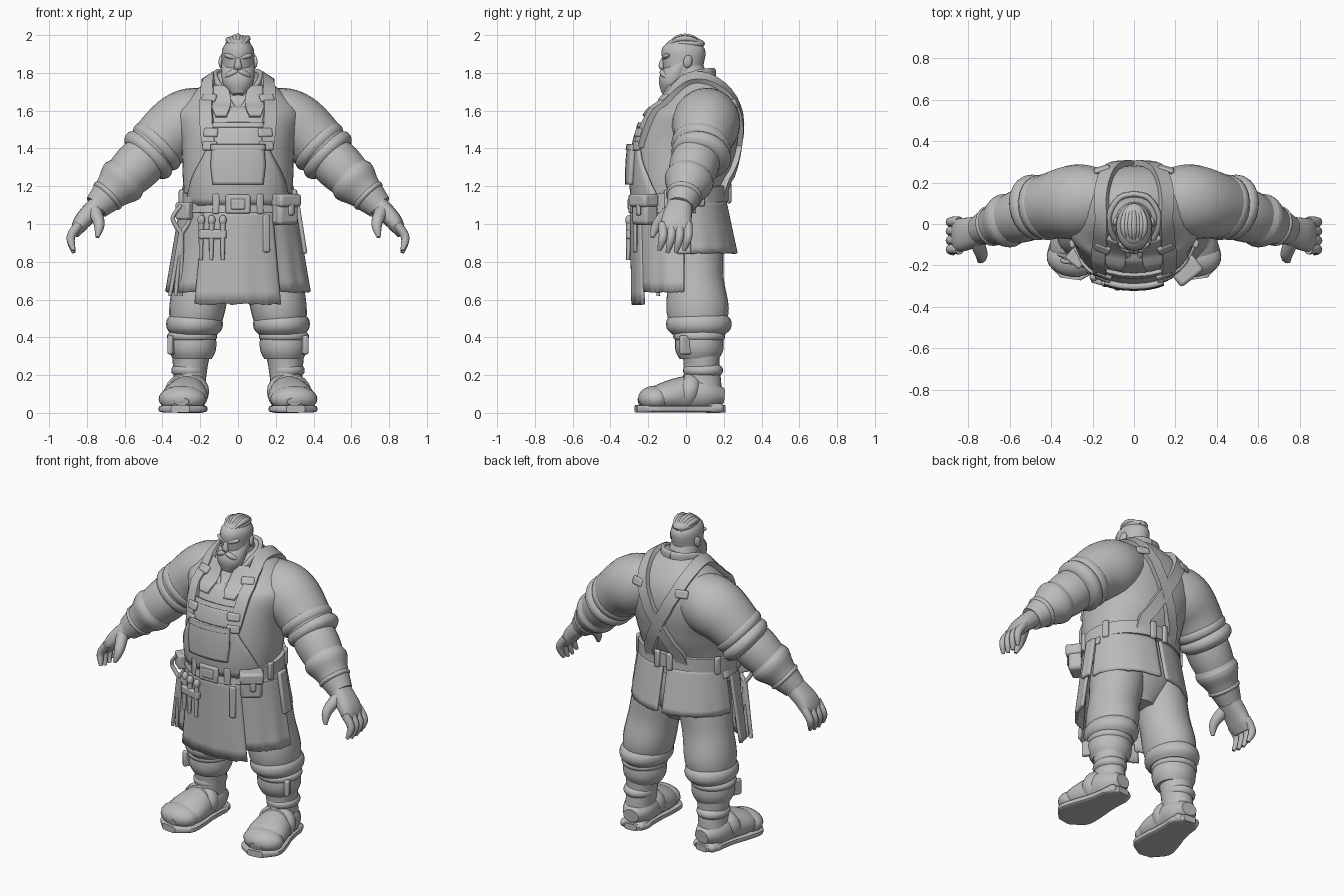
import bpy, bmesh, math, random
from math import sin, cos, pi, radians
from mathutils import Vector, Matrix, Euler
from mathutils.bvhtree import BVHTree

random.seed(4)
cube = bpy.data.objects.get("Cube")
if cube:
    bpy.data.objects.remove(cube)

# One plain colour for everything
clay = bpy.data.materials.new("plain grey")
clay.use_nodes = True
grey = (.5, .5, .5, 1)
clay.diffuse_color = grey
clay.node_tree.nodes["Principled BSDF"].inputs["Base Color"].default_value = grey
made = []


def finish(bm, name, pair=False, bevel=0, solid=0):
    """Turn the mesh into an object, mirrored left to right when it is one of a pair."""
    bmesh.ops.recalc_face_normals(bm, faces=bm.faces)
    tree = BVHTree.FromBMesh(bm)
    mesh = bpy.data.meshes.new(name)
    bm.to_mesh(mesh)
    bm.free()
    mesh.materials.append(clay)
    obj = bpy.data.objects.new(name, mesh)
    bpy.context.collection.objects.link(obj)
    if pair:
        obj.modifiers.new("mirror", "MIRROR").use_mirror_merge = False
    if solid:
        thickness = obj.modifiers.new("thickness", "SOLIDIFY")
        thickness.thickness, thickness.offset = solid, 0
    if bevel:
        rounding = obj.modifiers.new("rounding", "BEVEL")
        rounding.width, rounding.segments = bevel, 2
    made.append(obj)
    return tree


def at(values, t):
    """Smooth value at t along evenly spaced numbers or points."""
    last = len(values) - 1
    if last == 0:
        return values[0]
    i = min(int(t * last), last - 1)
    u = t * last - i
    a, b, c, d = (values[min(max(i + k, 0), last)] for k in (-1, 0, 1, 2))
    bend = a * 2 - b * 5 + c * 4 - d
    return b + ((c - a) + (bend + (b * 3 - a - c * 3 + d) * u) * u) * (u / 2)


def skin(bm, rings, closed=True):
    """Bridge rows of points with quads, capping closed ones."""
    rows = [[bm.verts.new(p) for p in ring] for ring in rings]
    count = len(rows[0])
    for a, b in zip(rows, rows[1:]):
        for i in range(count if closed else count - 1):
            j = (i + 1) % count
            bm.faces.new((a[i], a[j], b[j], b[i]))
    if closed:
        bm.faces.new(rows[0])
        bm.faces.new(rows[-1])


def sweep(name, path, widths, depths=None, pair=False, side=None, power=2, steps=16, sides=24):
    """Rounded body along a path; half widths and depths are spread evenly over it."""
    path = [Vector(p) for p in path]
    depths = depths or widths
    heading = (path[-1] - path[0]).normalized()
    side = Vector(side or ((0, 1, 0) if abs(heading.x) > .5 else (1, 0, 0)))
    centres = [at(path, i / steps) for i in range(steps + 1)]
    rings = []
    for i, centre in enumerate(centres):
        along = (centres[min(i + 1, steps)] - centres[max(i - 1, 0)]).normalized()
        u = (side - along * side.dot(along)).normalized()
        v = along.cross(u)
        w, d = at(widths, i / steps), at(depths, i / steps)
        ring = []
        for j in range(sides):
            c, s = cos(2 * pi * j / sides), sin(2 * pi * j / sides)
            ring.append(centre + u * w * math.copysign(abs(c) ** (2 / power), c)
                        + v * d * math.copysign(abs(s) ** (2 / power), s))
        rings.append(ring)
    bm = bmesh.new()
    skin(bm, rings)
    return finish(bm, name, pair)


def band(name, centre, axis, radius, half, depth=None):
    """Soft ring around a limb, for cuffs, folds and wraps."""
    centre, reach = Vector(centre), Vector(axis).normalized() * half
    swell = (.82, 1, 1, .82)
    sweep(name, [centre - reach, centre + reach], [radius * s for s in swell],
          [(depth or radius) * s for s in swell], pair=True, steps=9)


def place(loc, size, turn):
    return Matrix.Translation(loc) @ turn.to_matrix().to_4x4() @ Matrix.Diagonal((*size, 1))


def spin(x=0, y=0, z=0):
    return Euler((radians(x), radians(y), radians(z)))


def box(name, loc, size, turn=spin(), pair=False, bevel=.01):
    bm = bmesh.new()
    bmesh.ops.create_cube(bm, size=1, matrix=place(loc, size, turn))
    finish(bm, name, pair, bevel)


def ball(name, loc, size, turn=spin(), pair=False):
    bm = bmesh.new()
    bmesh.ops.create_uvsphere(bm, u_segments=20, v_segments=12, radius=1, matrix=place(loc, size, turn))
    finish(bm, name, pair)


# Torso, hips and neck
torso = sweep("torso", [(0, -.02, 1), (0, -.04, 1.2), (0, 0, 1.4), (0, .06, 1.6), (0, .04, 1.8)],
              [.27, .29, .3, .33, .1], [.22, .24, .265, .22, .09], power=2.2, steps=24, sides=36)
sweep("hips", [(0, 0, 1.05), (0, .03, .74)], [.27, .26, .1], [.2, .19, .1])
sweep("neck", [(0, .05, 1.65), (0, .01, 1.83)], [.12, .08])

# Head
sweep("head", [(0, -.02, 1.72), (0, -.01, 1.99)], [.06, .08, .085, .08, .02], [.07, .09, .11, .11, .03])
sweep("beard", [(0, -.11, 1.685), (0, -.065, 1.78), (0, 0, 1.88)], [.03, .08, .088, .084], [.022, .066, .062, .02])
sweep("nose", [(0, -.11, 1.89), (0, -.13, 1.84), (0, -.12, 1.82)], [.01, .015, .022, .014], [.01, .015, .014, .01])
ball("moustache", (.033, -.112, 1.795), (.043, .026, .018), spin(y=26, z=20), pair=True)
ball("lower_lip", (0, -.13, 1.775), (.02, .01, .008))
ball("brow", (.037, -.106, 1.886), (.042, .018, .014), spin(y=-14, z=18), pair=True)
ball("eye", (.035, -.1, 1.867), (.016, .01, .008), pair=True)
ball("ear", (.09, .01, 1.86), (.012, .024, .034), spin(x=-12, z=15), pair=True)
ball("hair_cap", (0, 0, 1.955), (.066, .1, .035))
for i in range(-3, 4):
    x, top = i * .016, 1.992 - abs(i) * .006 + random.uniform(-.005, .005)
    sweep("hair_strand", [(x / 2, -.09, top - .03), (x, -.04, top), (x, .03, top), (x / 2, .09, top - .03)],
          [.006, .016, .006], sides=10)

# Sleeved arms
down_arm = Vector((.7, -.2, -.7))
sweep("sleeve", [(.1, .12, 1.6), (.33, .1, 1.5), (.48, .07, 1.36)], [.13, .18, .16, .14], pair=True)
for x in (.43, .475):
    band("rolled_cuff", (x, .08, 1.84 - x), down_arm, .157, .045)
elbow, wrist = Vector((.45, .07, 1.39)), Vector((.75, -.03, 1.09))
sweep("forearm", [elbow, wrist], [.12, .13, .1, .07], pair=True)
sweep("bracer", [elbow.lerp(wrist, .45), wrist], [.12, .13, .1, .08, .07], pair=True)
for t, radius in ((.53, .128), (.8, .096)):
    band("bracer_band", elbow.lerp(wrist, t), down_arm, radius, .02)

# Hands
sweep("palm", [(.72, -.025, 1.12), (.82, -.05, 1.02), (.865, -.055, .94)], [.06, .075, .08, .06],
      [.055, .05, .04, .02], pair=True, side=(0, 1, 0), power=2.5)
for i in range(4):
    y, tip = .01 - i * .044, .842 + .012 * abs(i - 1.5)
    sweep("finger", [(.84, y, 1), (.885, y, .93), (.87, y - .02, tip)], [.025, .024, .02, .01], pair=True, sides=12)
sweep("thumb", [(.76, -.08, 1.07), (.735, -.15, 1), (.745, -.18, .93)], [.036, .033, .024, .01], pair=True, sides=12)

# Trousers and knee wraps
up = (0, 0, 1)
sweep("thigh", [(.13, .02, 1), (.19, .05, .7), (.24, .07, .42)], [.14, .155, .15, .147, .12],
      [.17, .165, .15, .165, .13], pair=True)
sweep("calf", [(.24, .07, .45), (.26, .09, .2)], [.11, .1, .08], pair=True)
band("knee_fold", (.23, .068, .47), up, .147, .055, .17)
band("shin_wrap", (.242, .07, .365), up, .125, .08, .127)
band("wrap_band", (.243, .07, .405), up, .13, .03, .135)
box("wrap_buckle", (.35, 0, .36), (.03, .07, .1), spin(z=25), pair=True)

# Boots
sweep("boot_shaft", [(.262, .09, .08), (.246, .08, .32)], [.09, .085, .09, .1], [.1, .1, .095, .1], pair=True)
band("boot_fold", (.258, .09, .225), up, .093, .03, .104)
sweep("boot_foot", [(.25, .2, .09), (.27, 0, .1), (.3, -.25, .06)], [.05, .095, .105, .12, .04],
      [.04, .088, .095, .072, .02], pair=True)
sweep("sole", [(.25, .205, .021), (.27, 0, .021), (.305, -.265, .021)], [.04, .085, .09, .1, .12, .125, .05],
      [.02], pair=True, power=5, steps=24)
box("heel_block", (.257, .145, .025), (.16, .1, .05), spin(z=6), pair=True, bevel=.02)
ball("toe_cap", (.296, -.165, .074), (.125, .09, .07), spin(z=6), pair=True)
band("boot_strap", (.27, .01, .112), (.1, -1, .3), .115, .045, .1)


def patch(name, top, bottom, halves, lift, thick, middle=0, pair=False):
    """Cloth laid on the torso front, with half widths from top to bottom."""
    grid = []
    for r in range(13):
        z, half = top + (bottom - top) * r / 12, at(halves, r / 12)
        line = []
        for i in range(-8, 9):
            x = middle + half * i / 8
            hit = torso.ray_cast(Vector((x, -1, z)), Vector((0, 1, 0)))[0] or torso.find_nearest(Vector((x, 0, z)))[0]
            line.append(hit - Vector((0, lift, 0)))
        grid.append(line)
    bm = bmesh.new()
    skin(bm, grid, closed=False)
    finish(bm, name, pair, solid=thick)


def strap(name, points, half, lift):
    """Paired flat band that follows the torso surface."""
    points = [Vector(p) for p in points]
    spots = [torso.find_nearest(at(points, i / 30))[:2] for i in range(31)]
    rings = []
    for i, (spot, _) in enumerate(spots):
        out = sum((n for _, n in spots[max(i - 2, 0):i + 3]), Vector()).normalized()
        along = spots[min(i + 1, 30)][0] - spots[max(i - 1, 0)][0]
        across, out = along.cross(out).normalized() * half, out * lift
        rings.append([spot + across + out, spot - across + out, spot - across - out, spot + across - out])
    bm = bmesh.new()
    skin(bm, rings)
    finish(bm, name, pair=True)


# Apron bib, pocket, collar and braces
patch("bib", 1.53, 1.1, [.13, .17, .24, .27], lift=.012, thick=.016)
patch("bib_hem", 1.535, 1.51, [.135], lift=.014, thick=.018)
patch("pocket", 1.4, 1.21, [.135, .14, .13], lift=.028, thick=.03)
patch("pocket_flap", 1.42, 1.39, [.14], lift=.033, thick=.03)
patch("lapel", 1.73, 1.57, [.035, .05, .05, .03], lift=.014, thick=.02, middle=.09, pair=True)
sweep("collar", [(0, .145, 1.79), (.07, .125, 1.79), (.12, .04, 1.775), (.1, -.06, 1.72), (.02, -.16, 1.6)],
      [.035, .035, .03, .015], [.014], pair=True, side=up, power=3)
strap("brace", [(.17, -.3, 1.42), (.17, -.1, 1.7), (.17, .05, 1.8), (.1, .3, 1.6), (-.14, .3, 1.15)], .035, .027)
for y, z in ((-.3, 1.5), (-.3, 1.42), (-.15, 1.7), (.3, 1.65)):
    spot, out = torso.find_nearest(Vector((.165, y, z)))[:2]
    box("brace_buckle", spot + out * .022, (.08, .05, .022), out.to_track_quat("Z", "Y"), pair=True)


def waist(angle, z, out=0):
    """Point around the waist, in degrees from the front."""
    a = radians(angle)
    return Vector(((.3 + out) * sin(a), -.03 - (.25 + out) * cos(a), z))


# Belt, higher at the back
bm = bmesh.new()
skin(bm, [[waist(a, z - .03 * cos(radians(a)), out) for a in range(0, 360, 8)]
          for z, out in ((1.09, -.02), (1.092, .01), (1.175, .01), (1.178, -.02))])
finish(bm, "belt")
box("belt_buckle", (0, -.29, 1.105), (.13, .03, .1))
box("buckle_centre", (0, -.3, 1.105), (.08, .02, .06))
for angle in (22, 75, 115, 172):
    box("belt_loop", waist(angle, 1.135 - .03 * cos(radians(angle)), .01), (.04, .025, .11), spin(z=angle), pair=True)


def skirt(name, top, bottom, start, stop, pair=False, ragged=.005, fold=.0012):
    """Hanging panel between angles from the front; top and bottom are z, x radius, y radius."""
    top, bottom = Vector(top), Vector(bottom)
    grid = []
    for r in range(9):
        z, wide, deep = top.lerp(bottom, r / 8)
        line = []
        for i in range(29):
            a = radians(start + (stop - start) * i / 28)
            wave = 1 + fold * r * sin(a * 17)
            tear = random.uniform(-ragged, ragged) if r == 8 else 0
            line.append((wide * wave * sin(a), -deep * wave * cos(a), z + tear))
        grid.append(line)
    bm = bmesh.new()
    skin(bm, grid, closed=False)
    finish(bm, name, pair, solid=.016)


# Apron skirts
skirt("apron_front", (1.1, .3, .29), (.575, .385, .28), -36, 36)
skirt("apron_side", (1.1, .3, .28), (.64, .375, .27), 32, 88, pair=True)
skirt("skirt_back", (1.13, .29, .205), (.845, .33, .265), 95, 177, pair=True, ragged=.003, fold=.0005)
skirt("waist_roll", (1.1, .3, .29), (1.06, .31, .295), -100, 100, ragged=0, fold=0)

# Pouch, hanging strap and sheath on the left hip
facing = spin(z=38)
box("pouch", waist(48, 1.075, .03), (.13, .09, .16), facing, bevel=.02)
box("pouch_flap", waist(48, 1.125, .04), (.14, .1, .07), facing, bevel=.015)
box("pouch_tab", waist(48, 1.08, .08), (.035, .02, .07), facing)
box("hanging_strap", waist(28, .95, .02), (.04, .02, .2), spin(z=20))
box("sheath", (.335, -.01, .97), (.025, .075, .26), spin(y=-9))

# Tools on the right hip
box("tool_loop", waist(-24, .945, .03), (.15, .03, .05), spin(z=-15))
for angle in (-36, -25, -14):
    head = waist(angle, 1.02, .03)
    sweep("tool_handle", [head, waist(angle, .81, .035)], [.015, .01], sides=12)
    ball("tool_head", head, (.02, .02, .028))
box("tool_pouch", waist(-60, 1.07, .02), (.09, .07, .09), spin(z=-40))
pivot = waist(-62, .95, .04)
for lean in (-.03, 0, .03):
    sweep("tongs_arm", [pivot, pivot + Vector((lean - .03, .02, -.33))], [.015, .01], sides=12)
    if lean:
        sweep("tongs_jaw", [pivot, pivot + Vector((lean * 1.5, -.01, .08)), pivot + Vector((0, -.02, .15))],
              [.013, .01], sides=12)

# Smooth shading with crisp edges
bpy.ops.object.select_all(action="DESELECT")
for obj in made:
    obj.select_set(True)
bpy.context.view_layer.objects.active = made[0]
bpy.ops.object.shade_smooth_by_angle(angle=radians(40))
